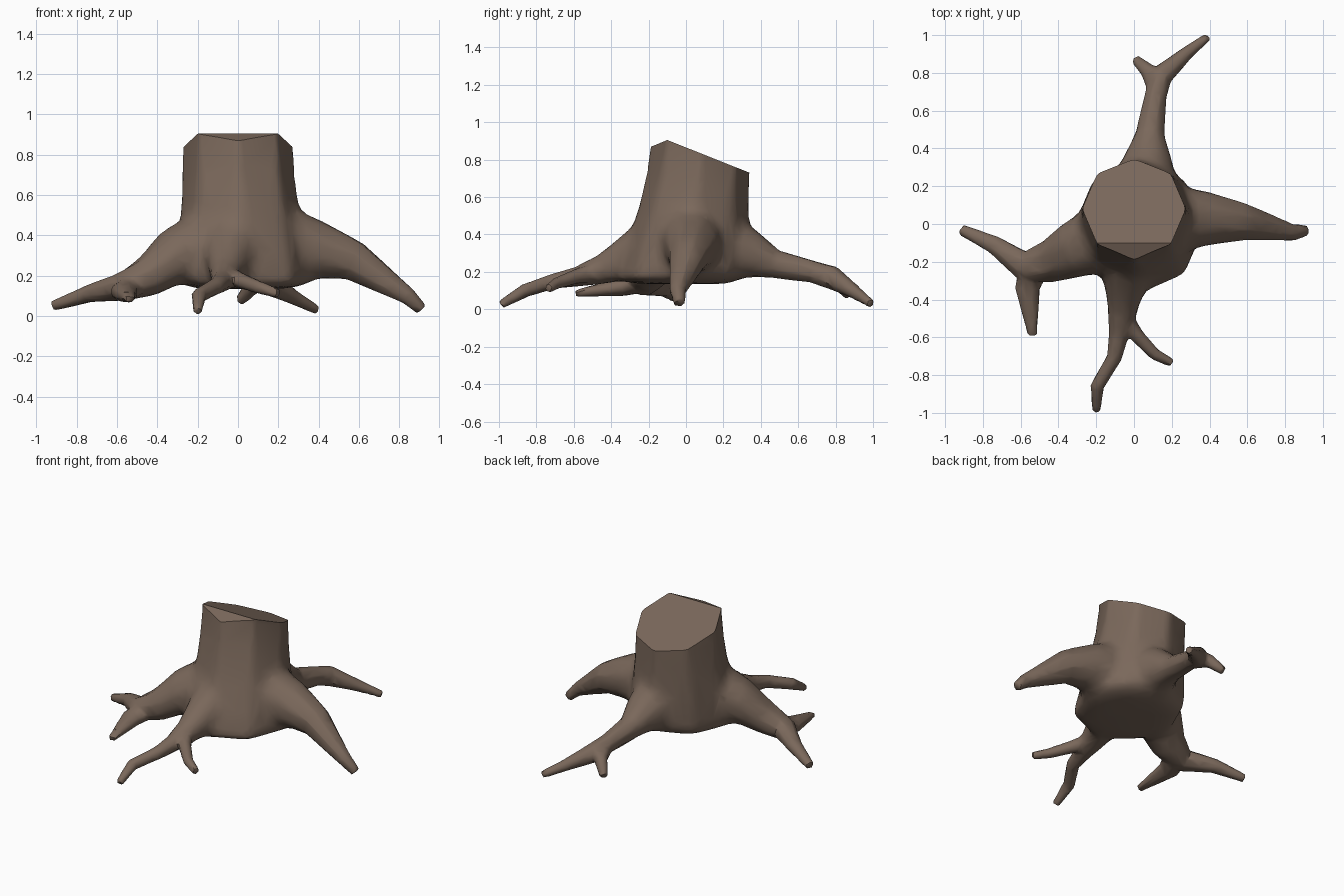
import bpy, bmesh, math
from mathutils import Vector

if "Cube" in bpy.data.objects:
    bpy.data.objects.remove(bpy.data.objects["Cube"])

bark = bpy.data.materials.new("brown bark")
bark.diffuse_color = (0.195, 0.138, 0.104, 1)
bark.use_nodes = True
bark.node_tree.nodes["Principled BSDF"].inputs["Base Color"].default_value = bark.diffuse_color
SIDES = 8


def loft(name, rings):
    """Skin a list of point rings and cap both ends."""
    bm = bmesh.new()
    rows = [[bm.verts.new(p) for p in ring] for ring in rings]
    for a, b in zip(rows, rows[1:]):
        for i in range(SIDES):
            j = (i + 1) % SIDES
            bm.faces.new((a[i], a[j], b[j], b[i]))
    bm.faces.new(rows[0][::-1])
    bm.faces.new(rows[-1])
    bmesh.ops.triangulate(bm, faces=[f for f in bm.faces if len(f.verts) == 4])
    bmesh.ops.recalc_face_normals(bm, faces=bm.faces)
    me = bpy.data.meshes.new(name)
    bm.to_mesh(me)
    bm.free()
    me.materials.append(bark)
    ob = bpy.data.objects.new(name, me)
    bpy.context.collection.objects.link(ob)
    return ob


# Trunk: octagonal column flaring down to its base, left too tall for the saw cut
def trunk_point(i, spread, drop):
    a = math.tau * i / SIDES
    c, s = math.cos(a), math.sin(a)
    top = Vector((.275 * c, .08 + .265 * s, 0))
    base = Vector((.03 + .35 * c, -.02 + .36 * s, 0))
    p = top.lerp(base, spread)
    high, low = .84 - .32 * top.y, .165 + .03 * base.y
    p.z = high + (low - high) * drop
    return p


steps = ((0, -.25), (0, 0), (.12, .2), (.42, .5), (.75, .77), (1, 1))
rings = [[trunk_point(i, *st) for i in range(SIDES)] for st in steps]
rings.append([Vector((p.x * .7, p.y * .7, .135)) for p in rings[-1]])
stump = loft("stump", rings)
bpy.context.view_layer.objects.active = stump
stump.select_set(True)


def apply(kind, **settings):
    mod = stump.modifiers.new(kind, kind)
    for key, value in settings.items():
        setattr(mod, key, value)
    bpy.ops.object.modifier_apply(modifier=mod.name)


# Roots: tapered tubes with stations x, y, z, half width, merged into the trunk
def root(name, stations, aspect=1.0):
    pts = [Vector(s[:3]) for s in stations]
    rings = []
    for k, s in enumerate(stations):
        t = (pts[min(k + 1, len(pts) - 1)] - pts[k]).normalized()
        t = (t + (pts[k] - pts[max(k - 1, 0)]).normalized()).normalized()
        side = t.cross(Vector((0, 0, 1))).normalized()
        up = side.cross(t)
        w = s[3] * 1.08
        rings.append([pts[k] + side * (w * math.cos(a)) + up * (w * aspect * math.sin(a))
                      for a in (math.tau * (i + .5) / SIDES for i in range(SIDES))])
    ob = loft(name, rings)
    apply('BOOLEAN', operation='UNION', solver='EXACT', object=ob)
    bpy.data.objects.remove(ob)


core = (0, 0, .44, .19)
root("right_root", [core, (.36, .03, .335, .15), (.58, .01, .27, .095),
                    (.84, -.045, .1, .042), (.91, -.035, .032, .029)])
root("back_root", [core, (.075, .33, .295, .135), (.085, .48, .24, .075),
                   (.115, .68, .2, .057), (.14, .78, .17, .06),
                   (.28, .905, .09, .034), (.39, .99, .03, .022)])
root("back_branch", [(.115, .73, .175, .05), (.075, .81, .15, .04), (.01, .87, .075, .025)])
root("left_root", [core, (-.3, -.13, .305, .155), (-.45, -.2, .19, .11),
                   (-.59, -.22, .14, .075), (-.74, -.11, .11, .047),
                   (-.915, -.03, .05, .028)], .88)
root("left_branch", [(-.52, -.21, .15, .075), (-.565, -.34, .12, .065),
                     (-.537, -.59, .085, .024)], .75)
root("front_root", [core, (-.045, -.3, .28, .12), (-.06, -.45, .21, .08),
                    (-.08, -.58, .175, .052), (-.105, -.71, .15, .039),
                    (-.195, -.86, .1, .035), (-.2, -.99, .025, .022)])
root("front_branch", [(-.05, -.5, .195, .05), (.015, -.59, .175, .037),
                      (.11, -.69, .14, .03), (.2, -.735, .11, .022)])

# Blend: even skin, melted only where the roots leave the trunk
apply('REMESH', mode='VOXEL', voxel_size=.012)
group = stump.vertex_groups.new(name="root_flare")
for v in stump.data.vertices:
    near = min(1, max(0, (.55 - math.hypot(v.co.x, v.co.y)) / .18))
    low = min(1, max(.08, (.8 - v.co.z) / .25))
    group.add([v.index], max(near * low, .012), 'REPLACE')
apply('SMOOTH', factor=.5, iterations=120, vertex_group=group.name)
apply('DECIMATE', ratio=.05)

# Saw cuts: slanted top and a narrow bevel at its front edge
bm = bmesh.new()
bm.from_mesh(stump.data)
for normal in ((0, .37, .93), (0, -.38, .92)):
    cut = bmesh.ops.bisect_plane(bm, geom=bm.verts[:] + bm.edges[:] + bm.faces[:],
                                 plane_co=(0, -.1, .905), plane_no=normal,
                                 clear_outer=True)
    edges = [e for e in cut["geom_cut"] if isinstance(e, bmesh.types.BMEdge)]
    bmesh.ops.edgeloop_fill(bm, edges=edges)
bmesh.ops.recalc_face_normals(bm, faces=bm.faces)
for f in bm.faces:
    f.material_index = 0
bm.to_mesh(stump.data)
bm.free()
if not stump.data.materials:
    stump.data.materials.append(bark)
bpy.ops.object.shade_smooth_by_angle(angle=math.radians(40))
